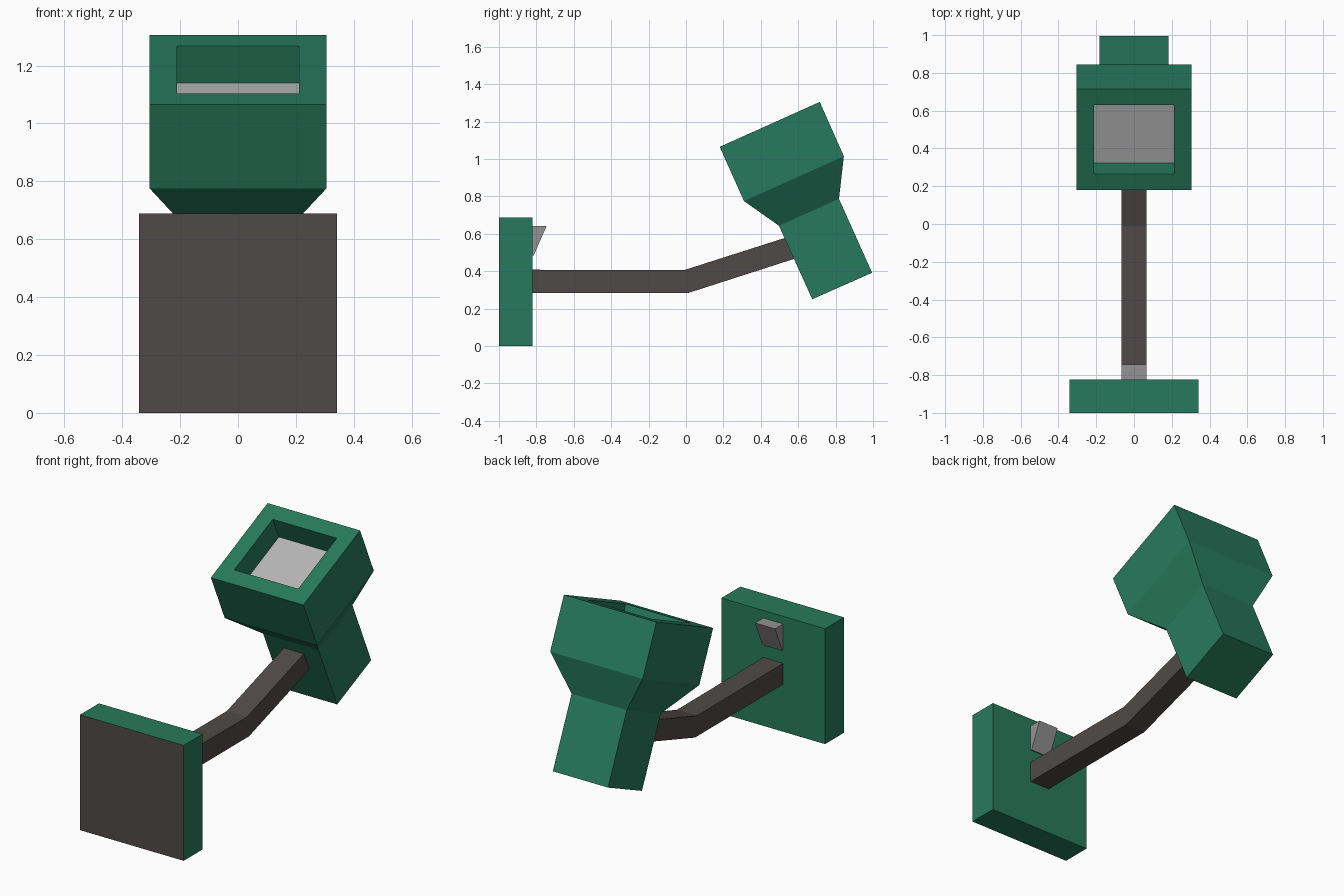
import bpy, bmesh
from mathutils import Vector

if "Cube" in bpy.data.objects:
    bpy.data.objects.remove(bpy.data.objects["Cube"])


def material(name, rgb):
    # sRGB 0-255 to linear diffuse colour
    lin = [((c / 255 + 0.055) / 1.055) ** 2.4 for c in rgb]
    m = bpy.data.materials.new(name)
    m.diffuse_color = (*lin, 1)
    m.use_nodes = True
    m.node_tree.nodes["Principled BSDF"].inputs["Base Color"].default_value = m.diffuse_color
    return m


GREEN = material("green", (39, 122, 93))
DARK = material("dark_brown", (79, 74, 72))
LENS = material("light_grey", (182, 182, 182))
GREY = material("mid_grey", (147, 147, 147))


def finish(name, bm, mats):
    bmesh.ops.recalc_face_normals(bm, faces=bm.faces[:])
    me = bpy.data.meshes.new(name)
    bm.to_mesh(me)
    bm.free()
    for m in mats:
        me.materials.append(m)
    ob = bpy.data.objects.new(name, me)
    bpy.context.collection.objects.link(ob)
    return ob


def loft(rings):
    # skin a stack of equal-length vertex rings and cap both ends
    bm = bmesh.new()
    vs = [[bm.verts.new(p) for p in r] for r in rings]
    n = len(rings[0])
    for a, b in zip(vs, vs[1:]):
        for i in range(n):
            j = (i + 1) % n
            bm.faces.new((a[i], a[j], b[j], b[i]))
    bm.faces.new(vs[0])
    cap = bm.faces.new(vs[-1])
    return bm, cap


def prism(half, profile):
    # side profile (y, z) extruded across x
    return loft([[(x, y, z) for y, z in profile] for x in (-half, half)])[0]


# Mounting plate: green block with a dark front face
bm = prism(0.342, [(-1, 0), (-0.822, 0), (-0.822, 0.688), (-1, 0.688)])
bmesh.ops.recalc_face_normals(bm, faces=bm.faces[:])
for f in bm.faces:
    f.material_index = 1 if f.normal.y < -0.9 else 0
finish("mounting_plate", bm, [GREEN, DARK])

# Bent arm, made of quad cross-sections along its length
arm = [(-0.822, 0.283, 0.408, 0), (0, 0.283, 0.406, 0.015), (0.56, 0.473, 0.588, 0.04)]
bm, _ = loft([[(-0.066, y + s, lo), (0.066, y + s, lo), (0.066, y, hi), (-0.066, y, hi)]
              for y, lo, hi, s in [(arm[0]), (-0.01, 0.283, 0.406, 0.02), arm[2]]])
finish("bent_arm", bm, [DARK])

# Wedge catch on the plate
finish("wedge_catch", prism(0.066, [(-0.822, 0.485), (-0.814, 0.485),
                                    (-0.745, 0.643), (-0.822, 0.643)]), [GREY])

# Tilted lamp head: rings from the tail to the wide mouth (front y,z / back y,z / half width)
sections = [((0.675, 0.25), (0.995, 0.392), 0.182),
            ((0.497, 0.643), (0.818, 0.787), 0.182),
            ((0.31, 0.775), (0.844, 1.015), 0.305),
            ((0.18, 1.065), (0.715, 1.305), 0.305)]
bm, mouth = loft([[(-h, *f), (h, *f), (h, *b), (-h, *b)] for f, b, h in sections])
bmesh.ops.recalc_face_normals(bm, faces=bm.faces[:])

# Recessed lens in the mouth
bmesh.ops.inset_region(bm, faces=[mouth], thickness=0.094, use_even_offset=True)
normal = Vector(mouth.normal)
floor = bmesh.ops.extrude_discrete_faces(bm, faces=[mouth])["faces"][0]
bmesh.ops.translate(bm, verts=floor.verts[:], vec=normal * -0.14)
floor.material_index = 1
finish("lamp_head", bm, [GREEN, LENS])
